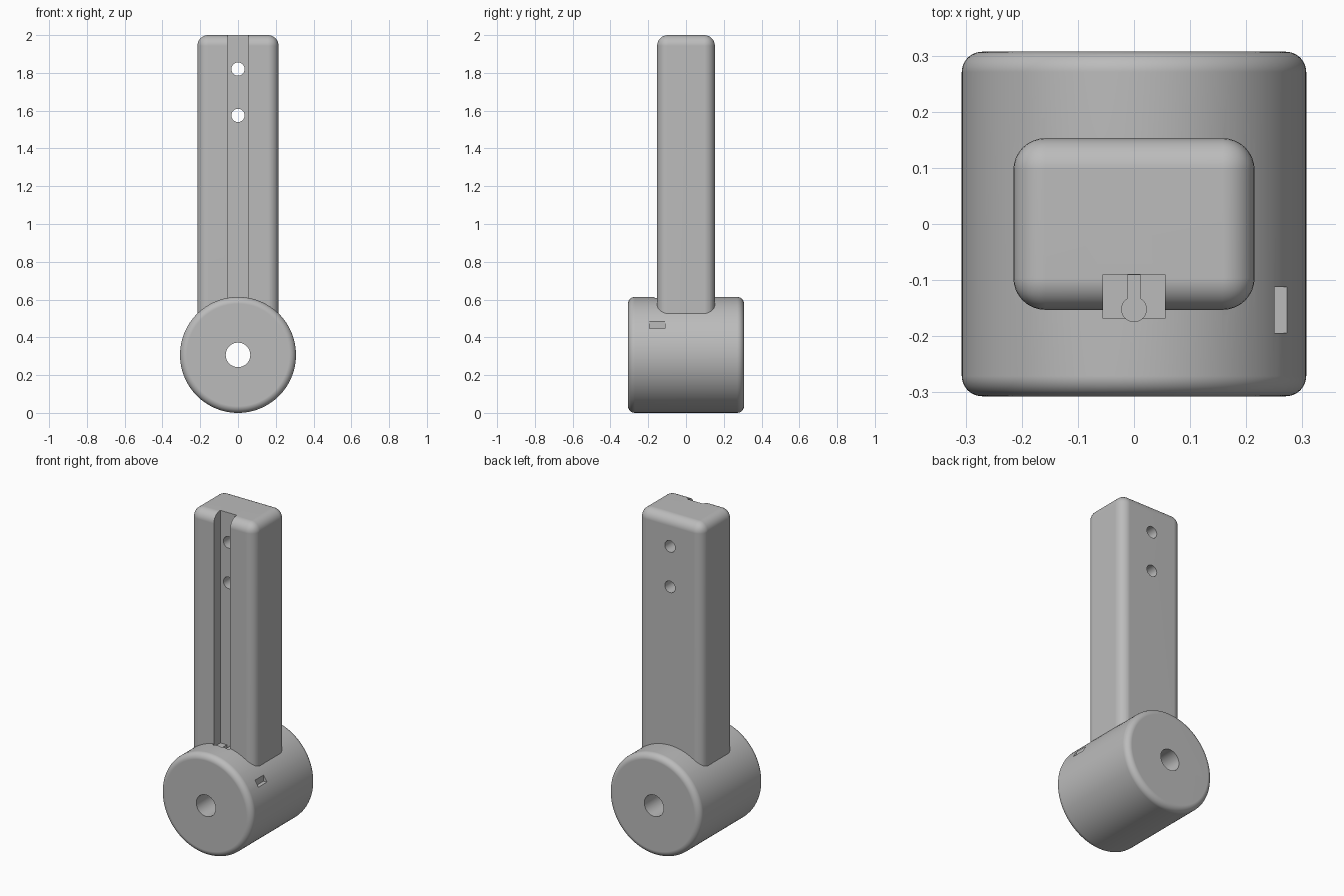
import bpy
import bmesh
import math
from mathutils import Matrix

if "Cube" in bpy.data.objects:
    bpy.data.objects.remove(bpy.data.objects["Cube"], do_unlink=True)

GREY = (0.5, 0.5, 0.5, 1.0)
mat = bpy.data.materials.new("plain grey")
mat.use_nodes = True
mat.diffuse_color = GREY
mat.node_tree.nodes["Principled BSDF"].inputs["Base Color"].default_value = GREY


def finish(name, bm):
    bmesh.ops.recalc_face_normals(bm, faces=bm.faces)
    mesh = bpy.data.meshes.new(name)
    bm.to_mesh(mesh)
    bm.free()
    mesh.materials.append(mat)
    obj = bpy.data.objects.new(name, mesh)
    bpy.context.collection.objects.link(obj)
    return obj


def round_edges(bm, edges, radius, segments):
    bmesh.ops.bevel(bm, geom=edges, offset=radius, segments=segments,
                    profile=0.5, affect='EDGES', clamp_overlap=True)


def box(name, low, high, radius=0):
    """Box between two corners; a radius rounds all but the bottom edges."""
    bm = bmesh.new()
    bmesh.ops.create_cube(bm, size=1)
    for v in bm.verts:
        v.co = [(a + b) / 2 + c * (b - a) for a, b, c in zip(low, high, v.co)]
    if radius:
        edges = [e for e in bm.edges if max(v.co.z for v in e.verts) > low[2] + 0.01]
        round_edges(bm, edges, radius, 8)
    return finish(name, bm)


def cylinder(name, centre, radius, length, axis='Y', fillet=0, sides=48):
    bm = bmesh.new()
    bmesh.ops.create_cone(bm, cap_ends=True, segments=sides, radius1=radius,
                          radius2=radius, depth=length)
    if fillet:
        rims = [e for e in bm.edges if abs(e.verts[0].co.z - e.verts[1].co.z) < 0.001]
        round_edges(bm, rims, fillet, 6)
    turn = Matrix.Rotation(math.pi / 2, 4, 'X') if axis == 'Y' else Matrix()
    bmesh.ops.transform(bm, matrix=Matrix.Translation(centre) @ turn, verts=bm.verts)
    return finish(name, bm)


def combine(target, tool, operation):
    mod = target.modifiers.new(tool.name, 'BOOLEAN')
    mod.operation = operation
    mod.solver = 'EXACT'
    mod.object = tool
    bpy.context.view_layer.objects.active = target
    bpy.ops.object.modifier_apply(modifier=mod.name)
    bpy.data.objects.remove(tool, do_unlink=True)


# Rounded drum with an upright arm
R = 0.307
body = cylinder("arm_and_drum", (0, 0, R), R, 2 * R, fillet=0.036, sides=128)
arm = box("arm", (-0.215, -0.153, 0.4), (0.215, 0.153, 2.0), 0.057)
combine(body, arm, 'UNION')

# Bore, cable groove, screw holes, keyhole and side notch
cutters = [
    cylinder("bore", (0, 0, R), 0.065, 1),
    box("groove", (-0.055, -0.168, 0.59), (0.055, -0.09, 2.1)),
    cylinder("lower_screw_hole", (0, 0, 1.575), 0.035, 1),
    cylinder("upper_screw_hole", (0, 0, 1.82), 0.035, 1),
    cylinder("keyhole", (0, -0.152, 0.58), 0.022, 0.1, axis='Z'),
    box("keyhole_slit", (-0.012, -0.152, 0.53), (0.012, -0.0905, 0.63)),
    box("side_notch", (0.25, -0.194, 0.448), (0.4, -0.112, 0.6)),
]
for cutter in cutters:
    combine(body, cutter, 'DIFFERENCE')

# Smooth shading with crisp cut edges
bpy.ops.object.select_all(action='DESELECT')
body.select_set(True)
bpy.context.view_layer.objects.active = body
bpy.ops.object.shade_smooth_by_angle(angle=math.radians(30))
weighted = body.modifiers.new("even_shading", 'WEIGHTED_NORMAL')
weighted.keep_sharp = True
